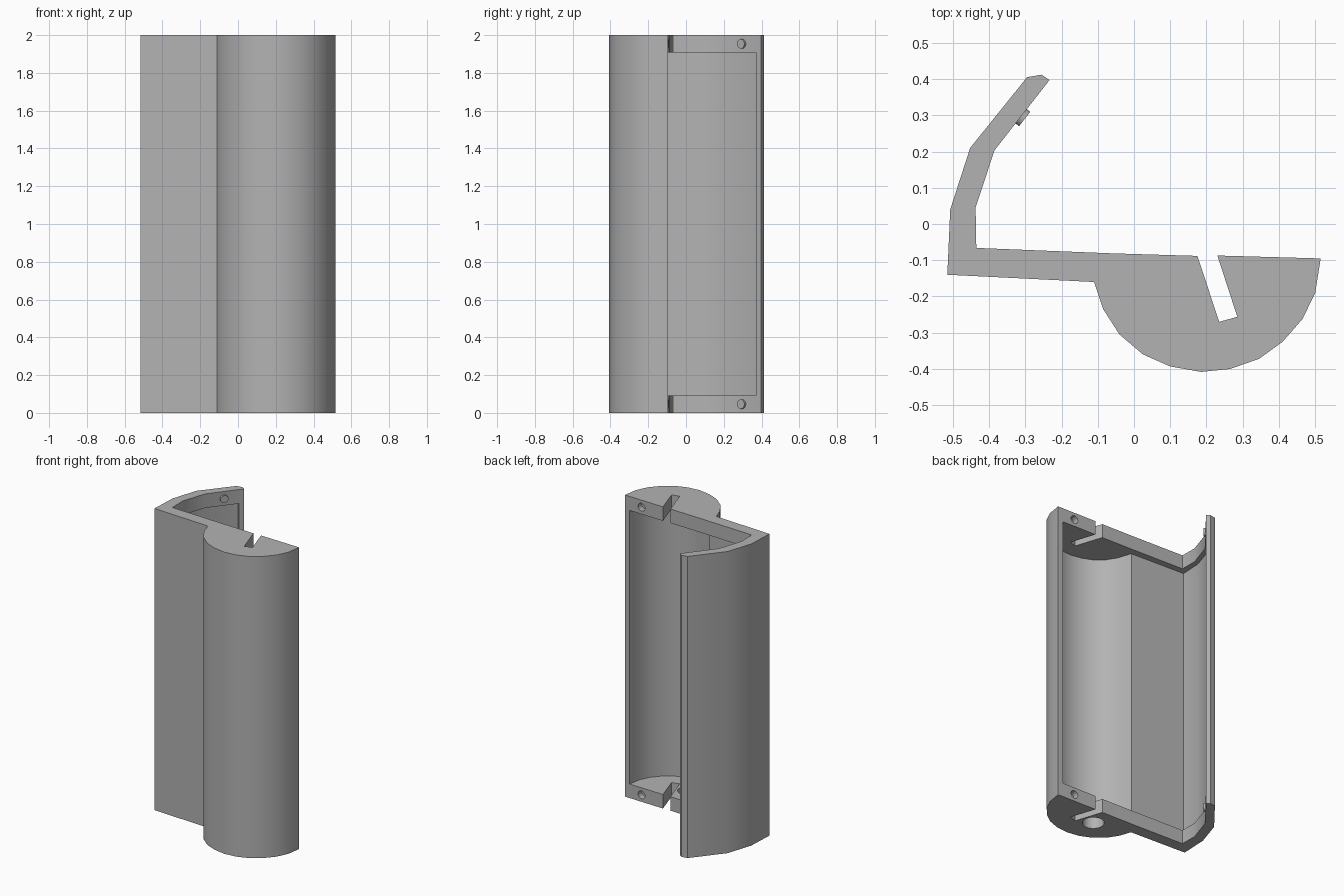
import bpy, bmesh, math
from mathutils import Vector

cube = bpy.data.objects.get("Cube")
if cube:
    bpy.data.objects.remove(cube)

grey = bpy.data.materials.new("plain grey")
grey.use_nodes = True
grey.diffuse_color = (0.45, 0.45, 0.45, 1)
grey.node_tree.nodes["Principled BSDF"].inputs["Base Color"].default_value = grey.diffuse_color

HEIGHT, CAP, WALL = 2.0, 0.093, 0.036


def finish(name, bm):
    mesh = bpy.data.meshes.new(name)
    bmesh.ops.recalc_face_normals(bm, faces=bm.faces)
    bm.to_mesh(mesh)
    bm.free()
    mesh.materials.append(grey)
    ob = bpy.data.objects.new(name, mesh)
    bpy.context.collection.objects.link(ob)
    return ob


def prism(name, points, z0, z1):
    bm = bmesh.new()
    face = bm.faces.new([bm.verts.new((p[0], p[1], z0)) for p in points])
    top = bmesh.ops.extrude_face_region(bm, geom=[face])
    verts = [g for g in top["geom"] if isinstance(g, bmesh.types.BMVert)]
    bmesh.ops.translate(bm, vec=(0, 0, z1 - z0), verts=verts)
    return finish(name, bm)


def rod(name, centre, axis, radius, length):
    bm = bmesh.new()
    bmesh.ops.create_cone(bm, cap_ends=True, segments=24, radius1=radius,
                          radius2=radius, depth=length)
    ob = finish(name, bm)
    ob.rotation_mode = 'QUATERNION'
    ob.rotation_quaternion = Vector(axis).to_track_quat('Z', 'Y')
    ob.location = centre
    return ob


def select(ob):
    bpy.ops.object.select_all(action='DESELECT')
    ob.select_set(True)
    bpy.context.view_layer.objects.active = ob


def cut(ob, cutter):
    cutter.hide_render = True
    mod = ob.modifiers.new("cut", 'BOOLEAN')
    mod.operation, mod.solver, mod.object = 'DIFFERENCE', 'EXACT', cutter
    select(ob)
    bpy.ops.object.modifier_apply(modifier=mod.name)
    bpy.data.objects.remove(cutter)


def inset(path, dist):
    """Offset an open path to its right with mitred corners."""
    pts = [Vector(p) for p in path]
    normals = []
    for a, b in zip(pts, pts[1:]):
        d = (b - a).normalized()
        normals.append(Vector((d.y, -d.x)))
    result = []
    for i, p in enumerate(pts):
        n1, n2 = normals[max(i - 1, 0)], normals[min(i, len(normals) - 1)]
        result.append(p + (n1 + n2) * dist / (1 + n1.dot(n2)))
    return result


# Outside of the half-round barrel, flat plate and curved wing
outer = [(0.515, -0.095), (0.5, -0.19), (0.465, -0.262), (0.41, -0.325),
         (0.345, -0.372), (0.265, -0.4), (0.185, -0.408), (0.1, -0.393),
         (0.025, -0.36), (-0.04, -0.305), (-0.085, -0.235), (-0.11, -0.16),
         (-0.515, -0.14), (-0.507, 0.04), (-0.452, 0.21), (-0.295, 0.405)]
# Wing tip, inner side and slanted slot
inner = [(-0.255, 0.412), (-0.233, 0.397), (-0.385, 0.203), (-0.437, 0.045),
         (-0.435, -0.066), (-0.06, -0.081), (0.175, -0.088), (0.235, -0.27),
         (0.285, -0.256), (0.23, -0.087)]
housing = prism("housing", outer + inner, 0, HEIGHT)

# Hollow between the two end caps
hollow = [(0.478, 0)] + inset(outer, WALL) + [(-0.235, 0.355)]
cut(housing, prism("hollow_cutter", hollow, CAP, HEIGHT - CAP))

# Round opening in the bottom cap
cut(housing, rod("opening_cutter", (0.135, -0.22, 0), (0, 0, 1), 0.066, 0.3))

# Locating sockets in the barrel and matching pegs on the wing
wing_normal = Vector((0.787, -0.617, 0))
for label, z in (("lower", CAP / 2), ("upper", HEIGHT - CAP / 2)):
    cut(housing, rod("socket_cutter", (0.39, -0.09, z), (0, 1, 0), 0.026, 0.08))
    peg = rod(label + "_peg", Vector((-0.311, 0.297, z)), wing_normal, 0.025, 0.024)
    select(peg)
    bpy.ops.object.shade_smooth_by_angle(angle=math.radians(30))

select(housing)
bpy.ops.object.shade_smooth_by_angle(angle=math.radians(30))
